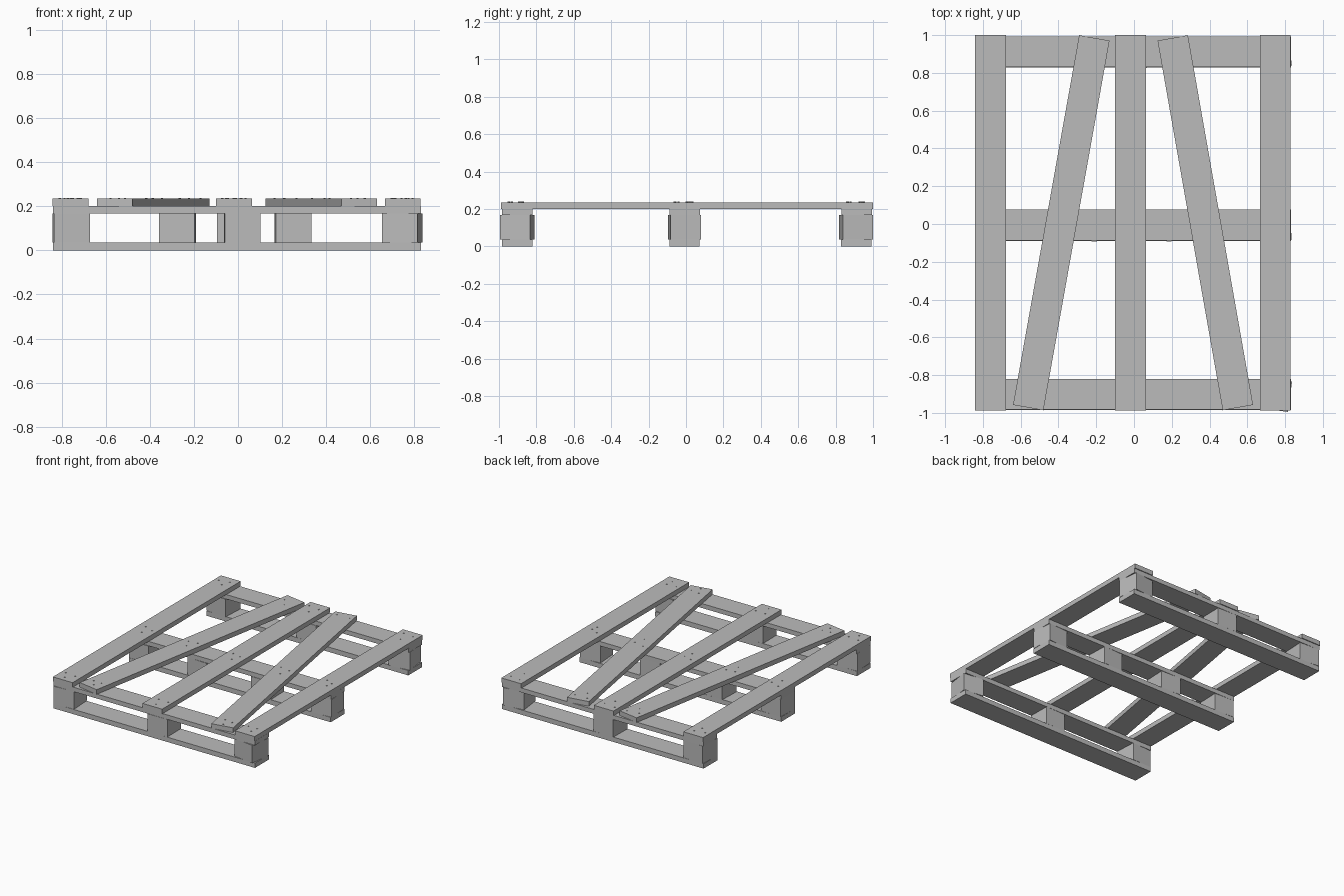
import bpy, math, random
from mathutils import Vector

random.seed(4)
cube = bpy.data.objects.get("Cube")
if cube:
    bpy.data.objects.remove(cube, do_unlink=True)

wood = bpy.data.materials.new("grey_wood")
wood.use_nodes = True
grey = (0.5, 0.5, 0.5, 1)
wood.diffuse_color = grey
wood.node_tree.nodes["Principled BSDF"].inputs["Base Color"].default_value = grey


def box(name, centre, size, turn=0):
    """Box given by its centre, size and turn about z in degrees."""
    bpy.ops.mesh.primitive_cube_add(size=1, location=centre, rotation=(0, 0, math.radians(turn)))
    ob = bpy.context.object
    ob.name = name
    ob.scale = size
    bpy.ops.object.transform_apply(location=False, rotation=False, scale=True)
    ob.data.materials.append(wood)
    return ob


WIDTH = 0.163
BLOCK_Z = (0.036, 0.168)
DECK_Z, TOP_Z = 0.201, 0.236
rows = {"front": -0.903, "middle": -0.008, "back": 0.91}

# Runners below and cross boards above the blocks
for row, y in rows.items():
    box(f"{row}_runner", (-0.005, y, BLOCK_Z[0] / 2), (1.67, WIDTH, BLOCK_Z[0]))
    box(f"{row}_cross_board", (-0.005, y + 0.002, (BLOCK_Z[1] + DECK_Z) / 2),
        (1.67, WIDTH, DECK_Z - BLOCK_Z[1]))

# Spacer blocks, some knocked slightly askew: x, turn
blocks = {
    "front": [(-0.757, 3), (0.02, 1), (0.745, -8)],
    "middle": [(-0.757, -2), (-0.275, -2), (0.25, 2), (0.748, 4)],
    "back": [(-0.757, -3), (-0.012, -1), (0.745, 7)],
}
for row, items in blocks.items():
    for i, (x, turn) in enumerate(items):
        box(f"{row}_block_{i + 1}", (x, rows[row], sum(BLOCK_Z) / 2),
            (WIDTH, WIDTH, BLOCK_Z[1] - BLOCK_Z[0]), turn)

# Deck boards: x at the front end, x at the back end
decks = {
    "right_deck_board": (-0.76, -0.76),
    "right_slanted_board": (-0.56, -0.21),
    "centre_deck_board": (-0.018, -0.018),
    "left_slanted_board": (0.55, 0.205),
    "left_deck_board": (0.748, 0.748),
}
for name, (x0, x1) in decks.items():
    slanted = x0 != x1
    a = Vector((x0, -0.972 if slanted else -0.988, 0))
    b = Vector((x1, 0.985 if slanted else 1.0, 0))
    along = (b - a).normalized()
    mid = (a + b) / 2
    turn = math.degrees(math.atan2(-along.x, along.y))
    box(name, (mid.x, mid.y, (DECK_Z + TOP_Z) / 2),
        (WIDTH, (b - a).length, TOP_Z - DECK_Z), turn)

    # Nail heads where the board crosses each row
    for row, y in rows.items():
        x = x0 + (x1 - x0) * (y - a.y) / (b.y - a.y)
        for i, (dx, dy) in enumerate([(-0.04, 0.03), (0.04, 0.02), (0, -0.04)]):
            bpy.ops.mesh.primitive_cylinder_add(
                vertices=8, radius=0.005, depth=0.006,
                location=(x + dx + random.uniform(-0.015, 0.015),
                          y + dy + random.uniform(-0.015, 0.015), TOP_Z))
            nail = bpy.context.object
            nail.name = f"{name}_{row}_nail_{i + 1}"
            nail.data.materials.append(wood)
